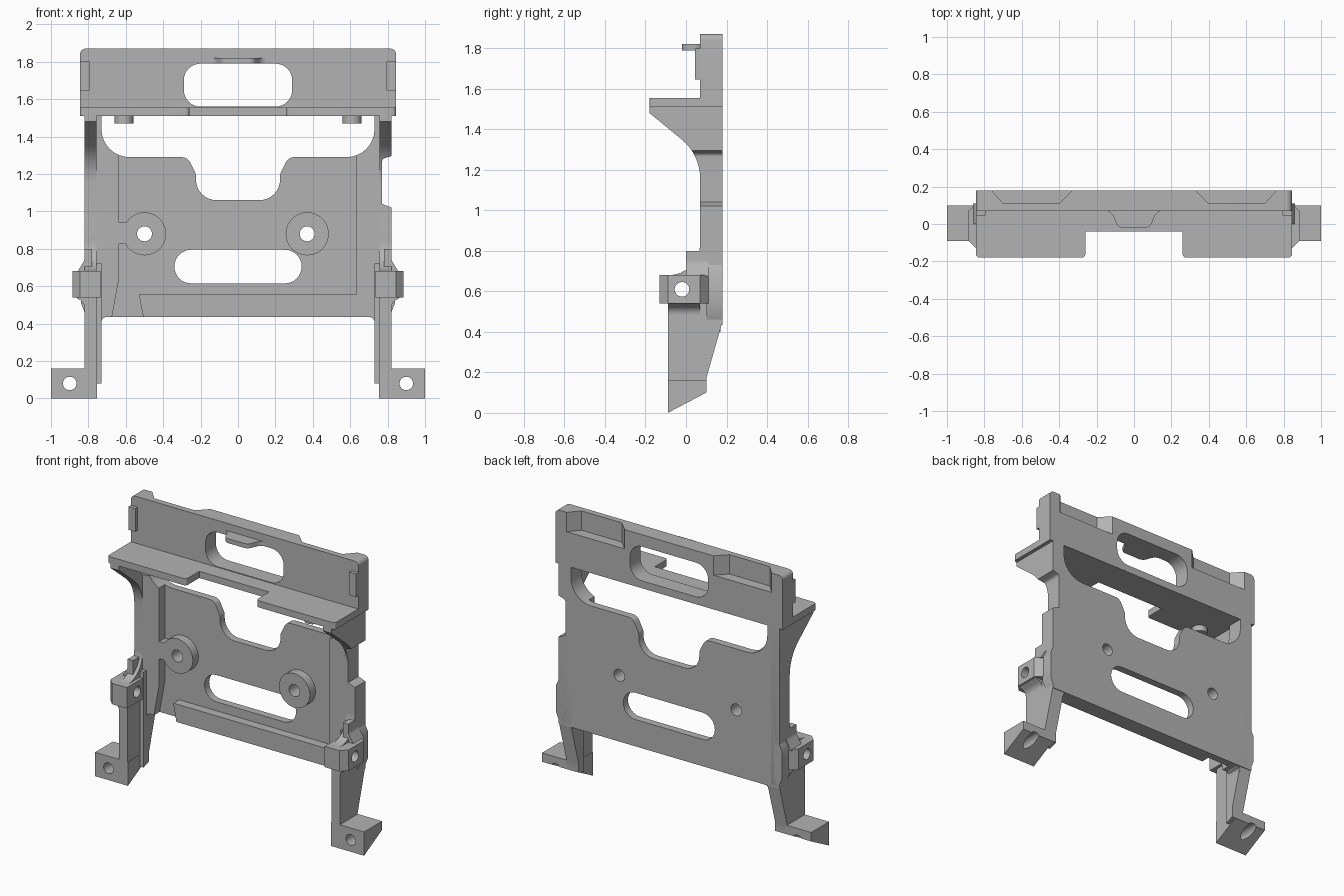
import bpy, bmesh, math
from mathutils import Vector

cube = bpy.data.objects.get("Cube")
if cube:
    bpy.data.objects.remove(cube, do_unlink=True)

grey = bpy.data.materials.new("plain grey")
grey.use_nodes = True
grey.diffuse_color = (0.45, 0.45, 0.45, 1)
grey.node_tree.nodes["Principled BSDF"].inputs["Base Color"].default_value = (0.45, 0.45, 0.45, 1)
parts = []


def rounded(points, steps=8):
    """Turn (a, b, radius) corners into arcs; (a, b) corners stay sharp."""
    out = []
    for i, p in enumerate(points):
        c = Vector(p[:2])
        if len(p) < 3:
            out.append(c)
            continue
        u = (Vector(points[i - 1][:2]) - c).normalized()
        v = (Vector(points[(i + 1) % len(points)][:2]) - c).normalized()
        half = u.angle(v) / 2
        start, end = c + u * p[2] / math.tan(half), c + v * p[2] / math.tan(half)
        mid = c + (u + v).normalized() * p[2] / math.sin(half)
        a, b = start - mid, end - mid
        sweep = a.angle(b)
        for k in range(steps + 1):
            t = k / steps
            out.append(mid + (a * math.sin((1 - t) * sweep) + b * math.sin(t * sweep)) / math.sin(sweep))
    return out


def prism(name, axis, points, lo, hi):
    """Extrude an outline along an axis; the outline uses the other two axes in order."""
    place = {"x": lambda p, d: (d, p[0], p[1]),
             "y": lambda p, d: (p[0], d, p[1]),
             "z": lambda p, d: (p[0], p[1], d)}[axis]
    bm = bmesh.new()
    face = bm.faces.new([bm.verts.new(place(p, lo)) for p in rounded(points)])
    new = bmesh.ops.extrude_face_region(bm, geom=[face])["geom"]
    move = Vector(place((0, 0), hi - lo))
    bmesh.ops.translate(bm, vec=move, verts=[g for g in new if isinstance(g, bmesh.types.BMVert)])
    bmesh.ops.recalc_face_normals(bm, faces=bm.faces)
    mesh = bpy.data.meshes.new(name)
    bm.to_mesh(mesh)
    bm.free()
    mesh.materials.append(grey)
    ob = bpy.data.objects.new(name, mesh)
    bpy.context.collection.objects.link(ob)
    parts.append(ob)
    return ob


def rect(a0, a1, b0, b1, r=None):
    corners = [(a0, b0), (a1, b0), (a1, b1), (a0, b1)]
    return [c + (r,) for c in corners] if r else corners


def circle(a, b, r, n=32):
    return [(a + r * math.cos(math.tau * k / n), b + r * math.sin(math.tau * k / n)) for k in range(n)]


def cut(ob, *cutters):
    """Subtract the cutters and bake the result."""
    for c in cutters:
        c.hide_render = True
        mod = ob.modifiers.new("cut", "BOOLEAN")
        mod.operation, mod.solver, mod.object = "DIFFERENCE", "EXACT", c
    graph = bpy.context.evaluated_depsgraph_get()
    graph.update()
    mesh = bpy.data.meshes.new_from_object(ob.evaluated_get(graph))
    ob.modifiers.clear()
    ob.data = mesh
    for c in cutters:
        parts.remove(c)
        bpy.data.objects.remove(c, do_unlink=True)


def flip(points, s):
    return [(p[0] * s,) + tuple(p[1:]) for p in points]


def side_notch():
    return prism("notch", "y", [(0.77, 1.04), (0.9, 0.99), (0.9, 1.32), (0.77, 1.28, 0.02)], -0.3, 0.3)


BACK, FRONT, SKIN = 0.18, 0.07, 0.13

# Back panel: stepped opening at the top, slot, screw holes and recessed front
panel = prism("back_panel", "y", rect(-0.82, 0.82, 0.435, 1.51), FRONT, BACK)
half_opening = [(0.73, 1.6), (0.73, 1.29, 0.15), (0.27, 1.29, 0.05), (0.225, 1.2, 0.05), (0.225, 1.06, 0.11)]
opening = half_opening + flip(half_opening, -1)[::-1]
recess = [(-0.635, 1.45), (-0.635, 0.65), (-0.68, 0.4), (-0.5, 0.4), (-0.53, 0.555), (0.63, 0.555), (0.63, 1.45)]
cut(panel,
    prism("opening", "y", opening, -0.3, 0.3),
    prism("slot", "y", rect(-0.34, 0.34, 0.615, 0.795, 0.0895), -0.3, 0.3),
    prism("recess", "y", recess, -0.3, SKIN),
    side_notch(),
    *[prism("hole", "y", circle(x, 0.88, 0.04), -0.3, 0.3) for x in (-0.5, 0.37)])

# Screw bosses and the web joining one to the side rail
for x in (-0.5, 0.37):
    boss = prism("screw_boss", "y", circle(x, 0.88, 0.115, 48), FRONT, SKIN + 0.005)
    cut(boss, prism("hole", "y", circle(x, 0.88, 0.04), -0.3, 0.3))
prism("boss_web", "y", rect(-0.65, -0.595, 0.825, 0.94), FRONT, SKIN + 0.005)

# Upper panel with handle slot and two pockets in the back
upper = prism("upper_panel", "y",
              [(-0.845, 1.51), (0.845, 1.51), (0.845, 1.87, 0.03), (-0.845, 1.87, 0.03)], FRONT, BACK)
pocket = [(0.31, 0.2), (0.4, 0.11), (0.7, 0.11), (0.78, 0.2)]
cut(upper,
    prism("handle_slot", "y", rect(-0.29, 0.29, 1.56, 1.79, 0.09), -0.3, 0.3),
    *[prism("pocket", "z", flip(pocket, s), 1.74, 2) for s in (1, -1)])
for s in (1, -1):
    prism("corner_pad", "y", flip(rect(0.795, 0.845, 1.645, 1.8), s), 0.045, FRONT + 0.005)

# Finger tab above the handle slot
half_tab = [(0.17, 0.075), (0.12, 0.065, 0.05), (0.085, -0.02, 0.04)]
prism("finger_tab", "z", half_tab + flip(half_tab, -1)[::-1], 1.79, 1.82)

# Shelf with a wide notch in its front edge
shelf = [(0.845, 0.1), (0.845, -0.18, 0.02), (0.26, -0.18, 0.02), (0.26, -0.04)]
prism("shelf", "z", shelf + flip(shelf, -1)[::-1], 1.51, 1.555)

wall = [(0.18, 1.51), (-0.18, 1.51), (-0.18, 1.48), (0.07, 1.275, 0.25), (0.07, 0.68, 0.155),
        (-0.09, 0.68), (-0.09, 0.0), (0.1, 0.1), (0.1, 0.17), (0.18, 0.45)]
rib = [(0.04, 0.08), (0.1, 0.1), (0.1, 0.17), (0.18, 0.45), (0.18, 0.72), (0.04, 0.72)]
foot = [(-0.09, 0), (0.1, 0.1), (0.1, 0.16), (-0.09, 0.16)]
block = [(0.735, -0.13), (0.845, -0.13), (0.885, -0.09), (0.885, 0.07), (0.84, 0.11), (0.735, 0.11)]
lower_flare = [(0.78, 0.545), (0.875, 0.545), (0.82, 0.51, 0.05), (0.82, 0.44), (0.78, 0.44)]
upper_flare = [(0.78, 0.675), (0.86, 0.675), (0.82, 0.74, 0.05), (0.82, 0.8), (0.78, 0.8)]
rear_flare = [(0.78, 0.46), (0.82, 0.46), (0.84, 0.51), (0.84, 0.69), (0.82, 0.73), (0.78, 0.73)]

for s, side in ((1, "left"), (-1, "right")):
    def across(name, points, a, b):
        return prism(side + name, "x", points, min(a * s, b * s), max(a * s, b * s))

    # Side wall running from the shelf bracket down to the leg
    side_wall = across("_side_wall", wall, 0.757, 0.82)
    cutters = [across("_bore", circle(-0.02, 0.61, 0.036), 0.6, 1)]
    if s > 0:
        cutters.append(side_notch())
    cut(side_wall, *cutters)
    across("_leg_rib", rib, 0.73, 0.76)

    # Foot with screw hole
    foot_ob = across("_foot", foot, 0.755, 1)
    cut(foot_ob, prism("hole", "y", circle(0.9 * s, 0.08, 0.036), -0.3, 0.3))

    # Pivot block with cross bore and flares blending into the wall
    block_ob = prism(side + "_pivot_block", "z", flip(block, s), 0.54, 0.68)
    cut(block_ob, across("_bore", circle(-0.02, 0.61, 0.036), 0.6, 1))
    prism(side + "_lower_flare", "y", flip(lower_flare, s), -0.09, 0.07)
    prism(side + "_upper_flare", "y", flip(upper_flare, s), 0.0, 0.11)
    prism(side + "_rear_flare", "y", flip(rear_flare, s), 0.1, BACK)

    # Peg under the shelf and small fillet where the leg meets the panel
    prism(side + "_shelf_peg", "z", circle(0.61 * s, -0.08, 0.05), 1.47, 1.515)
    prism(side + "_leg_fillet", "y", flip([(0.735, 0.44), (0.735, 0.4), (0.725, 0.425), (0.7, 0.44)], s), FRONT, 0.17)

# Smooth the rounded faces and keep sharp edges
bpy.ops.object.select_all(action="DESELECT")
for ob in parts:
    ob.select_set(True)
bpy.context.view_layer.objects.active = parts[0]
bpy.ops.object.shade_smooth_by_angle(angle=math.radians(30))
